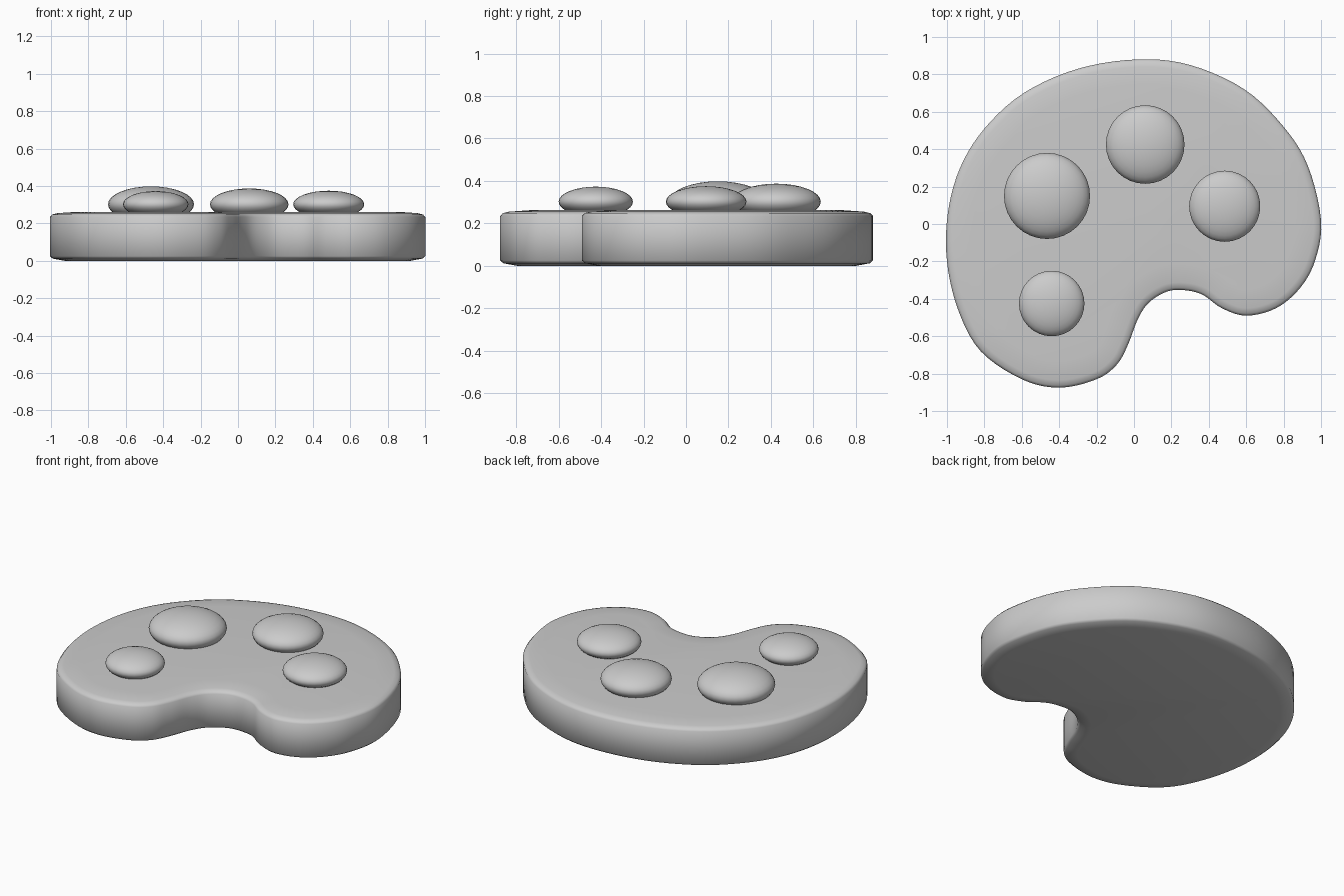
import bpy
import bmesh
from math import radians
from mathutils import Vector

cube = bpy.data.objects.get("Cube")
if cube:
    bpy.data.objects.remove(cube)


def make_material(name, color):
    mat = bpy.data.materials.new(name)
    mat.use_nodes = True
    mat.diffuse_color = color
    mat.node_tree.nodes["Principled BSDF"].inputs["Base Color"].default_value = color
    return mat


grey = make_material("light_grey", (0.6, 0.6, 0.6, 1))


def finish(name, bm, angle):
    """Turn a bmesh into a shaded, coloured object."""
    bmesh.ops.recalc_face_normals(bm, faces=bm.faces)
    mesh = bpy.data.meshes.new(name)
    bm.to_mesh(mesh)
    bm.free()
    mesh.materials.append(grey)
    obj = bpy.data.objects.new(name, mesh)
    bpy.context.collection.objects.link(obj)
    bpy.ops.object.select_all(action='DESELECT')
    obj.select_set(True)
    bpy.context.view_layer.objects.active = obj
    bpy.ops.object.shade_smooth_by_angle(angle=radians(angle))
    return obj


def smooth_loop(points, steps):
    """Closed Catmull-Rom curve through the points."""
    pts = [Vector(p) for p in points]
    n = len(pts)
    loop = []
    for i in range(n):
        a, b, c, d = (pts[(i + k) % n] for k in (-1, 0, 1, 2))
        for s in range(steps):
            t = s / steps
            loop.append(b + 0.5 * t * (c - a + t * (2 * a - 5 * b + 4 * c - d
                                                    + t * (3 * (b - c) + d - a))))
    return loop


def inset(loop, distance):
    """Move a clockwise loop inward along its normals."""
    result = []
    for i, p in enumerate(loop):
        t = (loop[(i + 1) % len(loop)] - loop[i - 1]).normalized()
        result.append(p + distance * Vector((t.y, -t.x)))
    return result


# Kidney-shaped board outline, clockwise from the back
outline = [
    (0.02, 0.88), (0.3, 0.85), (0.59, 0.72), (0.8, 0.52), (0.93, 0.31),
    (1, 0.02), (0.97, -0.19), (0.89, -0.34), (0.76, -0.45), (0.6, -0.49),
    (0.47, -0.45), (0.37, -0.38), (0.28, -0.355), (0.18, -0.36),
    (0.08, -0.42), (0.02, -0.51), (-0.03, -0.64), (-0.09, -0.75),
    (-0.2, -0.83), (-0.4, -0.875), (-0.6, -0.83), (-0.82, -0.68),
    (-0.94, -0.46), (-1, -0.2), (-0.995, 0.06), (-0.93, 0.3),
    (-0.8, 0.51), (-0.59, 0.7), (-0.3, 0.83)]
edge = smooth_loop(outline, 5)

# Board: stacked rings of (inset, height) with a soft top edge
bm = bmesh.new()
sections = [(0.08, 0), (0.015, 0.012), (0, 0.025), (0, 0.235),
            (0.012, 0.248), (0.04, 0.255), (0.14, 0.262)]
rings = [[bm.verts.new((p.x, p.y, z)) for p in inset(edge, d)] for d, z in sections]
for low, high in zip(rings, rings[1:]):
    for i in range(len(low)):
        bm.faces.new((low[i - 1], low[i], high[i], high[i - 1]))
bm.faces.new(rings[0])
bm.faces.new(rings[-1])
finish("palette_board", bm, 50)

# Paint blobs: flattened balls resting on the board
blobs = {
    "paint_blob_left_front": (0.485, 0.095, 0.19, 0.375),
    "paint_blob_back": (0.06, 0.425, 0.21, 0.387),
    "paint_blob_right": (-0.465, 0.15, 0.23, 0.398),
    "paint_blob_right_front": (-0.44, -0.425, 0.175, 0.373)}
middle = 0.302
for name, (x, y, radius, top) in blobs.items():
    bm = bmesh.new()
    bmesh.ops.create_uvsphere(bm, u_segments=32, v_segments=16, radius=1)
    bmesh.ops.scale(bm, verts=bm.verts, vec=(radius, radius, top - middle))
    finish(name, bm, 60).location = (x, y, middle)
